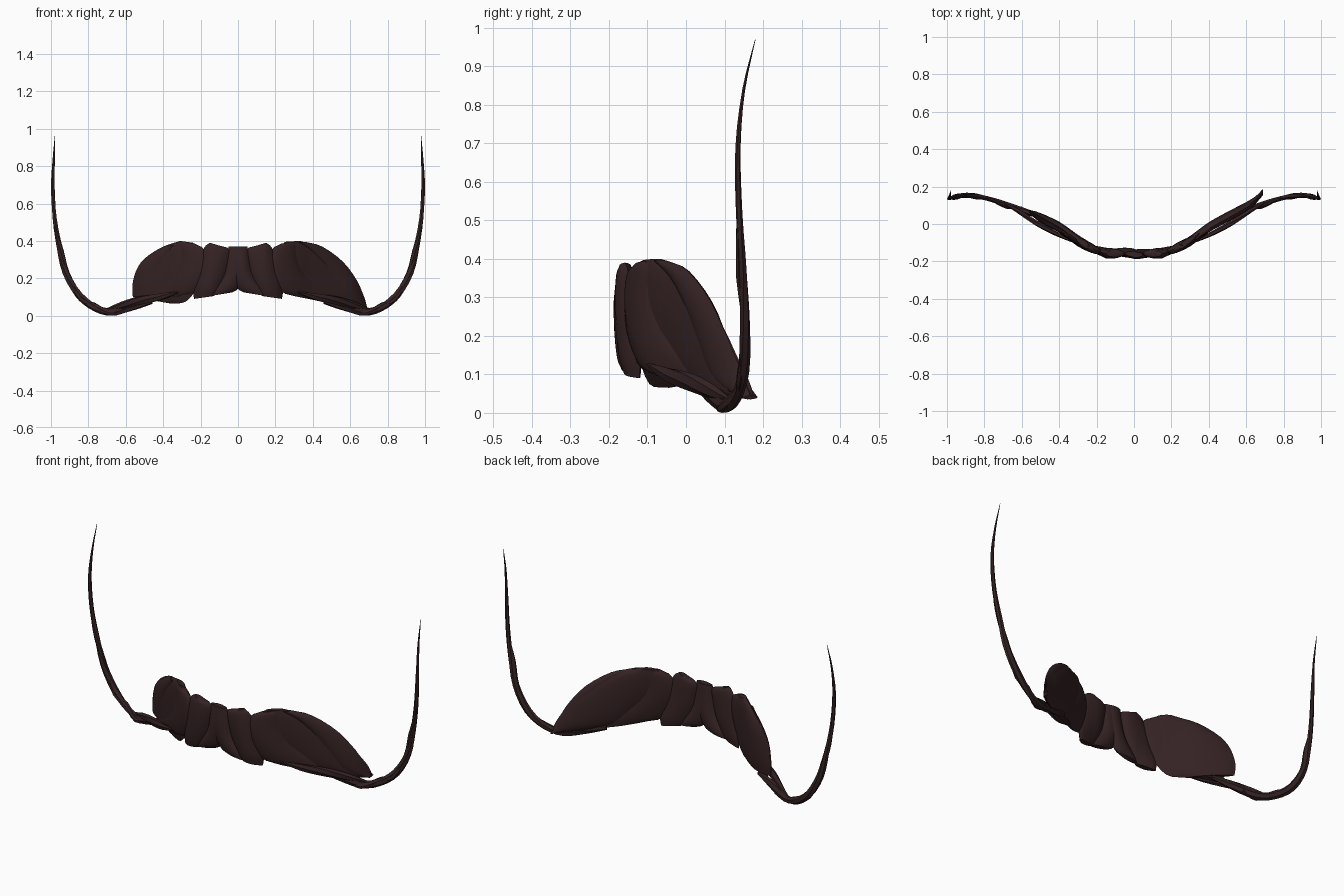
import bpy, bmesh, math
from mathutils import Vector

if "Cube" in bpy.data.objects:
    bpy.data.objects.remove(bpy.data.objects["Cube"])

brown = bpy.data.materials.new("dark brown hair")
brown.diffuse_color = (0.036, 0.0165, 0.0175, 1)
brown.use_nodes = True
brown.node_tree.nodes["Principled BSDF"].inputs["Base Color"].default_value = brown.diffuse_color

# Depth of the hair sheet against distance from the middle
DEPTH = [(0, -.15), (.15, -.15), (.2, -.137), (.3, -.09), (.4, -.02),
         (.5, .035), (.6, .09), (.65, .125), (.69, .17), (1, .17)]


def depth(x):
    x = abs(x)
    for (x0, y0), (x1, y1) in zip(DEPTH, DEPTH[1:]):
        if x <= x1:
            return y0 + (y1 - y0) * (x - x0) / (x1 - x0)
    return DEPTH[-1][1]


def smooth_rows(rows, steps):
    """Catmull-Rom interpolation of tuples."""
    p = [Vector(r) for r in rows]
    p = [p[0] * 2 - p[1]] + p + [p[-1] * 2 - p[-2]]
    out = []
    for i in range(1, len(p) - 2):
        a, b, c, d = p[i - 1:i + 3]
        for k in range(steps):
            t = k / steps
            out.append(0.5 * (2 * b + (c - a) * t + (2 * a - 5 * b + 4 * c - d) * t * t
                              + (3 * b - a - 3 * c + d) * t ** 3))
    return out + [p[-2]]


def loft(name, rings, side):
    """Skin a list of closed rings, capping both ends."""
    bm = bmesh.new()
    vr = [[bm.verts.new((side * x, y, z)) for x, y, z in ring] for ring in rings]
    n = len(vr[0])
    for r0, r1 in zip(vr, vr[1:]):
        for i in range(n):
            bm.faces.new((r0[i], r0[(i + 1) % n], r1[(i + 1) % n], r1[i]))
    bm.faces.new(vr[0])
    bm.faces.new(vr[-1])
    bmesh.ops.remove_doubles(bm, verts=bm.verts, dist=0.0003)
    bmesh.ops.recalc_face_normals(bm, faces=bm.faces)
    me = bpy.data.meshes.new(name)
    bm.to_mesh(me)
    bm.free()
    me.materials.append(brown)
    ob = bpy.data.objects.new(name, me)
    bpy.context.collection.objects.link(ob)
    bpy.ops.object.select_all(action='DESELECT')
    ob.select_set(True)
    bpy.context.view_layer.objects.active = ob
    bpy.ops.object.shade_smooth_by_angle(angle=math.radians(35))


def lock(name, rows, half, shift=0, lean=0, side=1):
    """Lens-shaped tuft between two edges; rows are (x, z, x, z)."""
    rows = smooth_rows(rows, 3)
    rings, m = [], 8
    for j, (ax, az, bx, bz) in enumerate(rows):
        s = j / (len(rows) - 1)
        h = half * (0.35 + 0.65 * math.sin(math.pi * min(max(s, .04), .96)) ** .6)
        ring = []
        for k in range(2 * m):
            u = k / m if k <= m else 2 - k / m
            x, z = ax + (bx - ax) * u, az + (bz - az) * u
            bulge = h * math.sin(math.pi * u) ** .6 if 0 < u < 1 else 0
            tilt = -lean * min(max((z - .1) / .2, 0), 1)
            ring.append((x, depth(x) + shift + tilt + (-bulge if k < m else bulge), z))
        rings.append(ring)
    loft(name, rings, side)


def strand(name, path, side=1, flat=.7, sides=6):
    """Thin tapering strand; path rows are (x, y, z, radius)."""
    rows = smooth_rows(path, 3)
    rings = []
    for j, r in enumerate(rows):
        q, p = rows[min(j + 1, len(rows) - 1)], rows[max(j - 1, 0)]
        t = (q.xyz - p.xyz).normalized()
        u = t.cross(Vector((0, 1, 0))).normalized()
        v = t.cross(u)
        ring = []
        for k in range(sides):
            a = math.tau * k / sides + j * .12
            ring.append(r.xyz + u * (r.w * math.cos(a)) + v * (r.w * flat * math.sin(a)))
        rings.append(ring)
    loft(name, rings, side)


CENTRE = [(-.03, .38, .05, .38), (-.035, .3, .06, .3), (-.03, .22, .08, .22),
          (.0, .155, .13, .15), (.03, .135, .15, .115)]
INNER = [(.10, .385, .15, .40), (.045, .365, .18, .375), (.05, .3, .20, .31),
         (.07, .22, .22, .22), (.11, .14, .24, .15), (.13, .115, .235, .10)]
MIDDLE = [(.23, .395, .29, .405), (.18, .365, .32, .39), (.165, .3, .33, .32),
          (.18, .22, .38, .22), (.23, .14, .48, .14), (.30, .115, .55, .065)]
BROAD = [(.25, .405, .33, .41), (.22, .36, .43, .38), (.25, .27, .52, .32),
         (.33, .18, .59, .25), (.42, .10, .64, .18), (.56, .06, .675, .11),
         (.685, .045, .69, .055)]
OUTER = [(.32, .405, .36, .405), (.38, .36, .45, .38), (.45, .28, .56, .30),
         (.50, .20, .635, .20), (.56, .11, .67, .12), (.685, .045, .69, .055)]
BLUNT = [(.24, .40, .31, .41), (.20, .35, .41, .375), (.20, .26, .50, .315),
         (.22, .16, .545, .25), (.28, .085, .565, .17), (.36, .075, .56, .11)]
BLUNT_OUTER = [(.34, .385, .38, .385), (.37, .33, .47, .335), (.42, .25, .535, .27),
               (.44, .17, .56, .19), (.46, .10, .563, .115)]

# Curled wisp rising at each end, with a second strand wound on it
WISP = [(.46, .03, .085, .012), (.56, .06, .06, .022), (.67, .10, .03, .021),
        (.76, .13, .05, .019), (.85, .15, .12, .021), (.92, .153, .24, .019),
        (.955, .148, .38, .015), (.98, .138, .53, .012), (.99, .135, .70, .010),
        (.985, .15, .85, .006), (.978, .18, .98, .001)]
TWIST = [(.60, .09, .035, .006), (.68, .09, .022, .013), (.77, .135, .066, .015),
         (.84, .14, .10, .014), (.91, .155, .23, .014), (.946, .14, .36, .014),
         (.972, .135, .46, .008), (.984, .135, .58, .002)]
SWEEP = [(.32, -.10, .135, .004), (.42, -.05, .11, .02), (.53, .01, .09, .024),
         (.62, .07, .065, .02), (.70, .115, .045, .006)]

for side, tag in ((1, "right"), (-1, "left")):
    lock("centre_lock_" + tag, CENTRE, .026, -.003 * side, .012, side)
    lock("inner_lock_" + tag, INNER, .028, 0, .008, side)
    lock("middle_lock_" + tag, MIDDLE, .028, -.004, 0, side)
    strand("wisp_" + tag, WISP, side)
    strand("wisp_twist_" + tag, TWIST, side)
    strand("sweeping_strand_" + tag, SWEEP, side, .6)

# The two outer ends differ: one pointed, one blunt
lock("broad_lock_right", BROAD, .027, .004, 0, 1)
lock("outer_lock_right", OUTER, .022, -.004, 0, 1)
lock("broad_lock_left", BLUNT, .03, .004, 0, -1)
lock("outer_lock_left", BLUNT_OUTER, .024, -.004, 0, -1)

# Rest the lowest point on the ground
obs = list(bpy.context.scene.objects)
low = min(v.co.z for o in obs for v in o.data.vertices)
for o in obs:
    for v in o.data.vertices:
        v.co.z -= low
